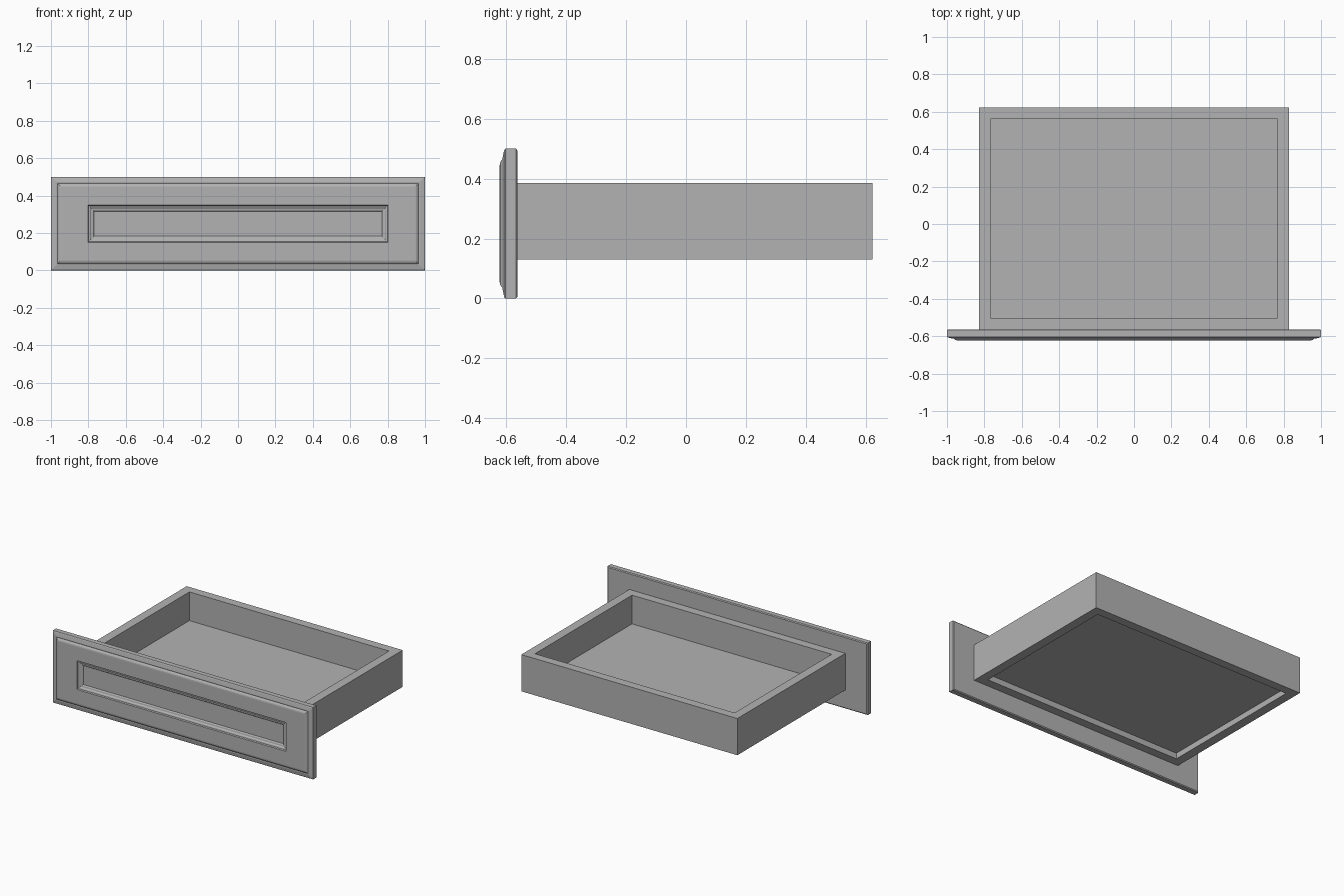
import bpy
import bmesh

cube = bpy.data.objects.get("Cube")
if cube:
    bpy.data.objects.remove(cube, do_unlink=True)

grey = bpy.data.materials.new("plain grey")
grey.use_nodes = True
colour = (0.45, 0.45, 0.45, 1)
grey.diffuse_color = colour
grey.node_tree.nodes["Principled BSDF"].inputs["Base Color"].default_value = colour


def finish(name, bm):
    bmesh.ops.recalc_face_normals(bm, faces=bm.faces[:])
    mesh = bpy.data.meshes.new(name)
    bm.to_mesh(mesh)
    bm.free()
    mesh.materials.append(grey)
    obj = bpy.data.objects.new(name, mesh)
    bpy.context.collection.objects.link(obj)
    return obj


def ring(bm, half_x, half_other, place):
    corners = ((-1, -1), (1, -1), (1, 1), (-1, 1))
    return [bm.verts.new(place(sx * half_x, so * half_other)) for sx, so in corners]


def bridge(bm, a, b):
    for i in range(4):
        j = (i + 1) % 4
        bm.faces.new((a[i], a[j], b[j], b[i]))


# Moulded front: nested rectangles from the back, over the rim, into the recess
def build_front():
    half_w, half_h = 1.0, 0.25
    rim = [(0.006, -0.563), (0, -0.568), (0, -0.603), (0.004, -0.607),
           (0.028, -0.612), (0.034, -0.611), (0.040, -0.617),
           (0.047, -0.621), (0.055, -0.622)]
    recess = [(0, -0.622), (0.004, -0.614), (0.012, -0.612),
              (0.018, -0.606), (0.028, -0.604), (0.034, -0.598)]
    sections = [(half_w - d, half_h - d, y) for d, y in rim]
    sections += [(0.803 - d, 0.10 - d, y) for d, y in recess]
    bm = bmesh.new()
    rings = [ring(bm, w, h, lambda x, z, y=y: (x, y, z + half_h)) for w, h, y in sections]
    for a, b in zip(rings, rings[1:]):
        bridge(bm, a, b)
    bm.faces.new(rings[0])
    bm.faces.new(rings[-1])
    finish("drawer_front", bm)


# Four walls as one closed rectangular tube
def build_walls():
    mid_y, low, high = 0.0295, 0.13, 0.385
    outer, inner = (0.83, 0.5925), (0.767, 0.5325)
    bm = bmesh.new()
    loops = [ring(bm, *size, lambda x, y, z=z: (x, y + mid_y, z))
             for size, z in ((outer, low), (outer, high), (inner, high), (inner, low))]
    for i in range(4):
        bridge(bm, loops[i], loops[(i + 1) % 4])
    finish("drawer_walls", bm)


# Thin bottom board, raised above the lower rim of the walls
def build_bottom():
    bm = bmesh.new()
    bmesh.ops.create_cube(bm, size=1)
    for v in bm.verts:
        v.co = (v.co.x * 1.54, v.co.y * 1.07 + 0.0295, v.co.z * 0.015 + 0.178)
    finish("drawer_bottom", bm)


build_front()
build_walls()
build_bottom()
